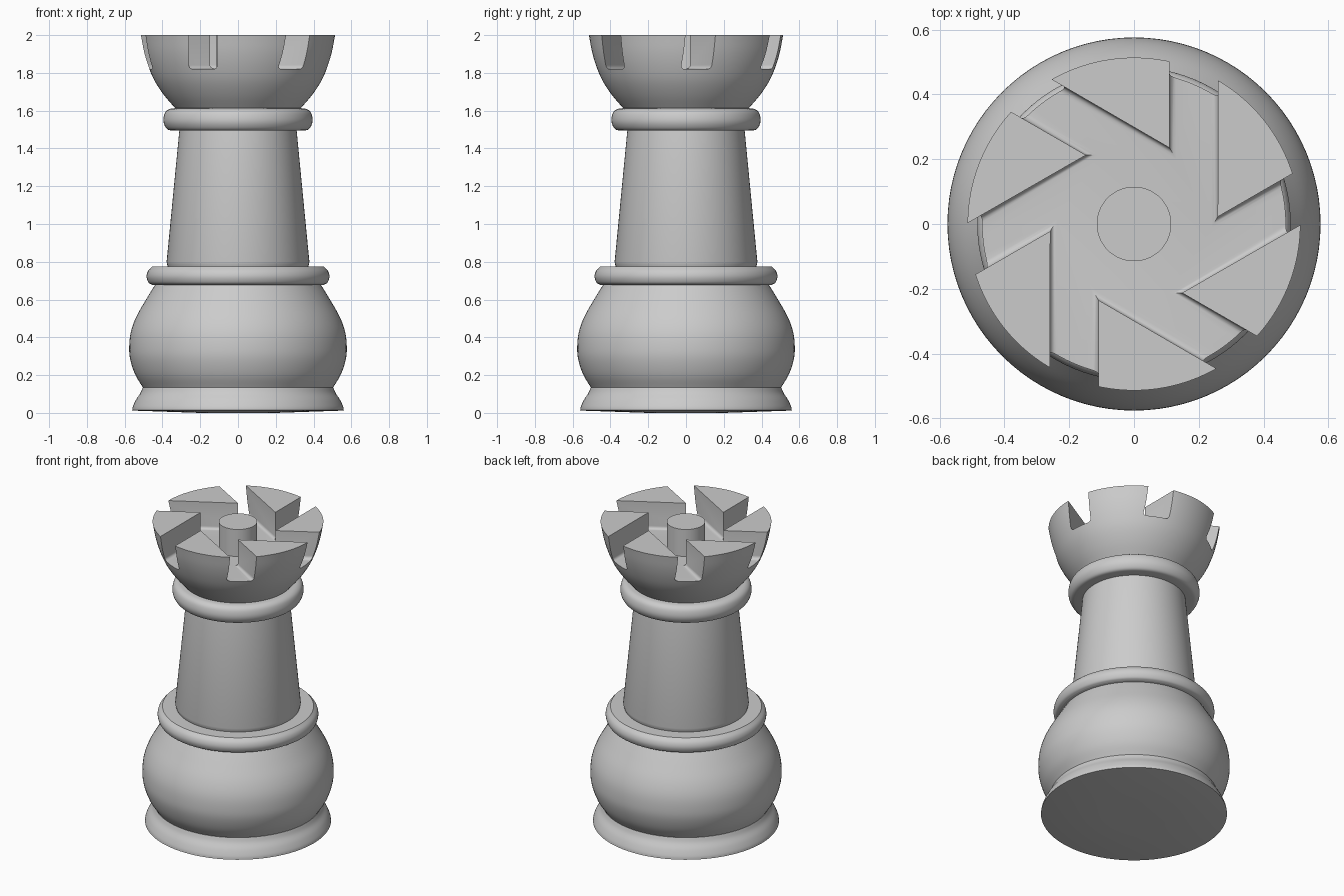
import bpy, bmesh
from math import sin, cos, pi, radians
from mathutils import Vector, Matrix

if "Cube" in bpy.data.objects:
    bpy.data.objects.remove(bpy.data.objects["Cube"])

SIDES = 96
FLOOR = 1.82

grey = bpy.data.materials.new("plain grey")
grey.use_nodes = True
colour = (0.6, 0.6, 0.6, 1)
grey.diffuse_color = colour
grey.node_tree.nodes["Principled BSDF"].inputs["Base Color"].default_value = colour


def make_object(name, bm):
    bmesh.ops.recalc_face_normals(bm, faces=bm.faces)
    mesh = bpy.data.meshes.new(name)
    bm.to_mesh(mesh)
    bm.free()
    mesh.materials.append(grey)
    obj = bpy.data.objects.new(name, mesh)
    bpy.context.collection.objects.link(obj)
    return obj


def smooth(obj, angle=32):
    bpy.ops.object.select_all(action="DESELECT")
    obj.select_set(True)
    bpy.context.view_layer.objects.active = obj
    bpy.ops.object.shade_smooth_by_angle(angle=radians(angle))


def curve(points, steps=5):
    """Smooth curve through (radius, height) points."""
    p = [Vector(q) for q in points]
    p = [2 * p[0] - p[1]] + p + [2 * p[-1] - p[-2]]
    out = []
    for a, b, c, d in zip(p, p[1:], p[2:], p[3:]):
        for i in range(steps):
            t = i / steps
            out.append(0.5 * (2 * b + (c - a) * t + (2 * a - 5 * b + 4 * c - d) * t * t
                              + (3 * b - a - 3 * c + d) * t ** 3))
    return out + [p[-2]]


def lathe(name, profile):
    """Closed solid turned around z, capped at both ends."""
    bm = bmesh.new()
    rings = [[bm.verts.new((r * cos(2 * pi * i / SIDES), r * sin(2 * pi * i / SIDES), z))
              for i in range(SIDES)] for r, z in profile]
    for low, high in zip(rings, rings[1:]):
        for i in range(SIDES):
            j = (i + 1) % SIDES
            bm.faces.new((low[i], low[j], high[j], high[i]))
    bm.faces.new(rings[0])
    bm.faces.new(rings[-1])
    return make_object(name, bm)


# Turned body, from the foot upwards
base = [(0.2, 0), (0.55, 0.012)] + curve(
    [(0.56, 0.014), (0.556, 0.035), (0.54, 0.07), (0.517, 0.105), (0.505, 0.135)])
belly = curve([(0.5, 0.13), (0.543, 0.2), (0.57, 0.28), (0.576, 0.35), (0.567, 0.43),
               (0.538, 0.51), (0.487, 0.6), (0.435, 0.685)])
lower_ring = curve([(0.455, 0.678), (0.474, 0.69), (0.484, 0.72), (0.477, 0.75), (0.455, 0.775)])
column = [(0.37, 0.77), (0.375, 0.785), (0.378, 0.8), (0.31, 1.5)]
upper_ring = curve([(0.34, 1.494), (0.372, 1.5), (0.39, 1.525), (0.395, 1.555),
                    (0.386, 1.59), (0.365, 1.608), (0.335, 1.613)])
for name, profile in (("base", base), ("belly", belly), ("lower_ring", lower_ring),
                      ("column", column), ("upper_ring", upper_ring)):
    smooth(lathe(name, profile))

# Battlement bowl
bowl = lathe("battlements", curve([(0.325, 1.605), (0.39, 1.68), (0.44, 1.755),
                                   (0.473, 1.83), (0.497, 1.91), (0.514, 2.0)]))

# Pinwheel cutter: open centre with six slanted slots
bm = bmesh.new()
outline = []
for k in range(6):
    turn = Matrix.Rotation(-k * pi / 3, 3, "Z")
    for x, y in ((0.11, 0.235), (0.11, 0.8), (0.26, 0.8)):
        outline.append(bm.verts.new(turn @ Vector((x, y, FLOOR))))
floor = bm.faces.new(outline)
top = bmesh.ops.extrude_face_region(bm, geom=[floor], use_keep_orig=True)["geom"]
bmesh.ops.translate(bm, vec=(0, 0, 0.4), verts=[v for v in top if isinstance(v, bmesh.types.BMVert)])
bmesh.ops.recalc_face_normals(bm, faces=bm.faces)
low_edges = [e for e in bm.edges if all(v.co.z < FLOOR + 0.01 for v in e.verts)]
bmesh.ops.bevel(bm, geom=low_edges, offset=0.02, segments=4, profile=0.5, affect="EDGES")
cutter = make_object("slot_cutter", bm)
cutter.hide_render = True

cut = bowl.modifiers.new("slots", "BOOLEAN")
cut.operation = "DIFFERENCE"
cut.solver = "EXACT"
cut.object = cutter
bpy.ops.object.select_all(action="DESELECT")
bowl.select_set(True)
bpy.context.view_layer.objects.active = bowl
bpy.ops.object.modifier_apply(modifier=cut.name)
bpy.data.objects.remove(cutter)
smooth(bowl)

# Round pin in the middle of the crown
smooth(lathe("centre_pin", [(0.115, FLOOR - 0.02), (0.115, 2.0)]))
